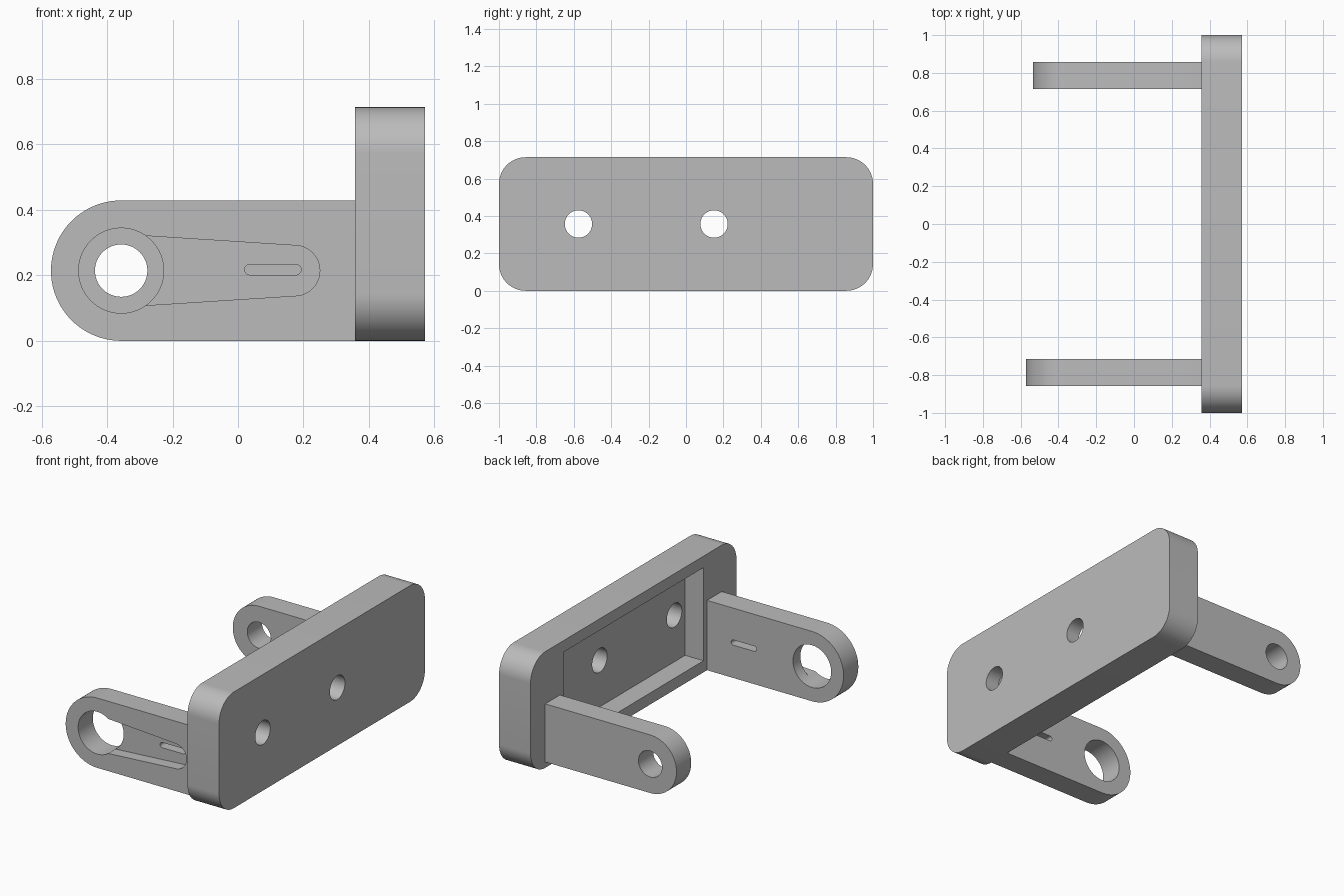
import bpy, bmesh
from math import cos, sin, pi, radians

cube = bpy.data.objects.get("Cube")
if cube:
    bpy.data.objects.remove(cube, do_unlink=True)

grey = bpy.data.materials.new("machined grey")
grey.use_nodes = True
grey.diffuse_color = (0.5, 0.5, 0.5, 1)
grey.node_tree.nodes["Principled BSDF"].inputs["Base Color"].default_value = grey.diffuse_color


def arc(u, v, r, start, end, steps):
    angles = [radians(start + (end - start) * i / steps) for i in range(steps + 1)]
    return [(u + r * cos(a), v + r * sin(a)) for a in angles]


def circle(u, v, r):
    return arc(u, v, r, 0, 360, 64)[:-1]


def prism(name, outline, axis, low, high):
    """Extrude an outline, given in (y, z) or (x, z), along the x or y axis."""
    place = (lambda u, v, w: (w, u, v)) if axis == "x" else (lambda u, v, w: (u, w, v))
    bm = bmesh.new()
    bottom = [bm.verts.new(place(u, v, low)) for u, v in outline]
    face = bm.faces.new(bottom)
    top = bmesh.ops.extrude_face_region(bm, geom=[face])["geom"]
    verts = [g for g in top if isinstance(g, bmesh.types.BMVert)]
    bmesh.ops.translate(bm, verts=verts, vec=place(0, 0, high - low))
    bmesh.ops.recalc_face_normals(bm, faces=bm.faces)
    mesh = bpy.data.meshes.new(name)
    bm.to_mesh(mesh)
    bm.free()
    mesh.materials.append(grey)
    obj = bpy.data.objects.new(name, mesh)
    bpy.context.collection.objects.link(obj)
    return obj


def activate(obj):
    bpy.ops.object.select_all(action="DESELECT")
    obj.select_set(True)
    bpy.context.view_layer.objects.active = obj


def cut(obj, *cutters):
    for cutter in cutters:
        mod = obj.modifiers.new("cut", "BOOLEAN")
        mod.operation, mod.solver, mod.object = "DIFFERENCE", "EXACT", cutter
        activate(obj)
        bpy.ops.object.modifier_apply(modifier=mod.name)
        bpy.data.objects.remove(cutter, do_unlink=True)


PLATE_IN, PLATE_OUT, HEIGHT, CORNER = 0.357, 0.571, 0.714, 0.143
PIVOT_X, PIVOT_Z = -0.357, 0.2145

# Mounting plate with rounded corners, a rear pocket and two bolt holes
a, b = 1 - CORNER, HEIGHT - CORNER
outline = (arc(a, b, CORNER, 0, 90, 16) + arc(-a, b, CORNER, 90, 180, 16)
           + arc(-a, CORNER, CORNER, 180, 270, 16) + arc(a, CORNER, CORNER, 270, 360, 16))
plate = prism("mounting_plate", outline, "x", PLATE_IN, PLATE_OUT)
pocket = [(-0.68, 0.071), (0.68, 0.071), (0.68, 0.643), (-0.68, 0.643)]
cut(plate,
    prism("pocket_cutter", pocket, "x", 0.3, 0.482),
    *[prism("bolt_cutter", circle(y, HEIGHT / 2, 0.073), "x", 0.4, 0.7) for y in (-0.575, 0.15)])


# Arms with a round end and a pivot hole
def arm(name, radius, hole, low, high):
    root = PLATE_IN + 0.02
    shape = arc(PIVOT_X, PIVOT_Z, radius, 90, 270, 40)
    shape += [(root, PIVOT_Z - radius), (root, PIVOT_Z + radius)]
    obj = prism(name, shape, "y", low, high)
    cut(obj, prism("pivot_cutter", circle(PIVOT_X, PIVOT_Z, hole), "y", low - 0.1, high + 0.1))
    return obj


back_arm = arm("back_arm", 0.1785, 0.08, 0.714, 0.857)
front_arm = arm("front_arm", 0.2145, 0.13, -0.857, -0.714)

# Tapered recess on the outer face of the front arm, with a slot through its floor
recess = [(PIVOT_X, PIVOT_Z + 0.111), (PIVOT_X, PIVOT_Z - 0.111)]
recess += arc(0.173, PIVOT_Z, 0.077, -90, 90, 24)
slot = arc(0.177, PIVOT_Z + 0.003, 0.016, -90, 90, 10) + arc(0.036, PIVOT_Z + 0.003, 0.016, 90, 270, 10)
cut(front_arm,
    prism("recess_cutter", recess, "y", -0.95, -0.786),
    prism("slot_cutter", slot, "y", -0.95, -0.6))

for obj in (plate, back_arm, front_arm):
    activate(obj)
    bpy.ops.object.shade_smooth_by_angle(angle=radians(30))
